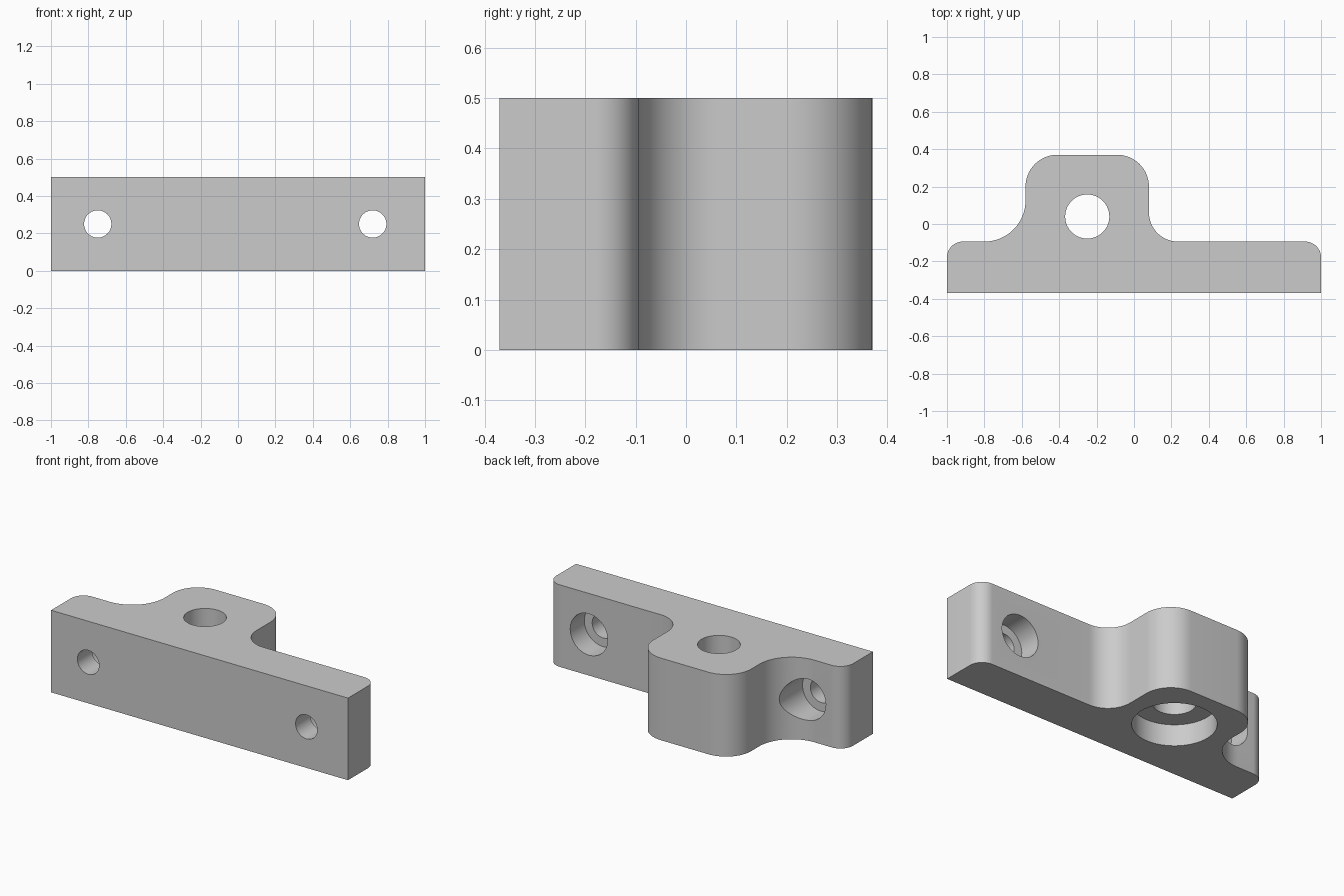
import bpy
import bmesh
import math
from mathutils import Vector

cube = bpy.data.objects.get("Cube")
if cube:
    bpy.data.objects.remove(cube, do_unlink=True)

HEIGHT = 0.5
SHELF = -0.094
BACK = 0.37

grey = bpy.data.materials.new("plain grey")
grey.use_nodes = True
colour = (0.6, 0.6, 0.6, 1)
grey.diffuse_color = colour
grey.node_tree.nodes["Principled BSDF"].inputs["Base Color"].default_value = colour


def rounded(corners, steps=16):
    """Outline through (x, y, radius) corners, each rounded by a tangent arc."""
    points = []
    for i, (x, y, r) in enumerate(corners):
        p = Vector((x, y))
        if r == 0:
            points.append(p)
            continue
        a = (Vector(corners[i - 1][:2]) - p).normalized()
        b = (Vector(corners[(i + 1) % len(corners)][:2]) - p).normalized()
        centre = p + (a + b) * r  # all corners are right angles
        for k in range(steps + 1):
            t = math.pi / 2 * k / steps
            points.append(centre - b * r * math.cos(t) - a * r * math.sin(t))
    return points


def hole(target, name, start, end, radius):
    """Cut a round hole from start to end."""
    start, end = Vector(start), Vector(end)
    axis = end - start
    bpy.ops.mesh.primitive_cylinder_add(
        vertices=64, radius=radius, depth=axis.length, location=(start + end) / 2,
        rotation=axis.to_track_quat('Z', 'Y').to_euler())
    cutter = bpy.context.object
    cutter.name = name
    cutter.hide_render = True
    cutter.data.materials.append(grey)
    mod = target.modifiers.new(name, 'BOOLEAN')
    mod.operation = 'DIFFERENCE'
    mod.solver = 'EXACT'
    mod.object = cutter
    bpy.context.view_layer.objects.active = target
    bpy.ops.object.modifier_apply(modifier=name)
    bpy.data.objects.remove(cutter, do_unlink=True)


# Bracket body: flat bar with an off-centre filleted boss
outline = rounded([
    (-1, -BACK, 0), (1, -BACK, 0), (1, SHELF, 0.085),
    (0.08, SHELF, 0.155), (0.08, BACK, 0.17),
    (-0.58, BACK, 0.17), (-0.58, SHELF, 0.22), (-1, SHELF, 0.085)])
bm = bmesh.new()
face = bm.faces.new([bm.verts.new((p.x, p.y, 0)) for p in outline])
top = bmesh.ops.extrude_face_region(bm, geom=[face])
bmesh.ops.translate(bm, vec=(0, 0, HEIGHT),
                    verts=[g for g in top["geom"] if isinstance(g, bmesh.types.BMVert)])
bmesh.ops.recalc_face_normals(bm, faces=bm.faces)
mesh = bpy.data.meshes.new("mounting_bracket")
bm.to_mesh(mesh)
bm.free()
mesh.materials.append(grey)
bracket = bpy.data.objects.new("mounting_bracket", mesh)
bpy.context.collection.objects.link(bracket)

# Screw holes through the bar, counterbored from the back
for side, x in (("right", -0.75), ("left", 0.72)):
    hole(bracket, side + "_screw_hole", (x, -0.6, 0.25), (x, 0.6, 0.25), 0.073)
    hole(bracket, side + "_counterbore", (x, -0.23, 0.25), (x, 0.6, 0.25), 0.126)

# Upright hole through the boss, counterbored from below
hole(bracket, "boss_hole", (-0.25, 0.04, -0.2), (-0.25, 0.04, 0.7), 0.118)
hole(bracket, "boss_counterbore", (-0.25, 0.04, -0.2), (-0.25, 0.04, 0.13), 0.23)

# Smooth the curved walls, keep edges sharp
bpy.ops.object.select_all(action='DESELECT')
bracket.select_set(True)
bpy.context.view_layer.objects.active = bracket
bpy.ops.object.shade_smooth_by_angle(angle=math.radians(30))
